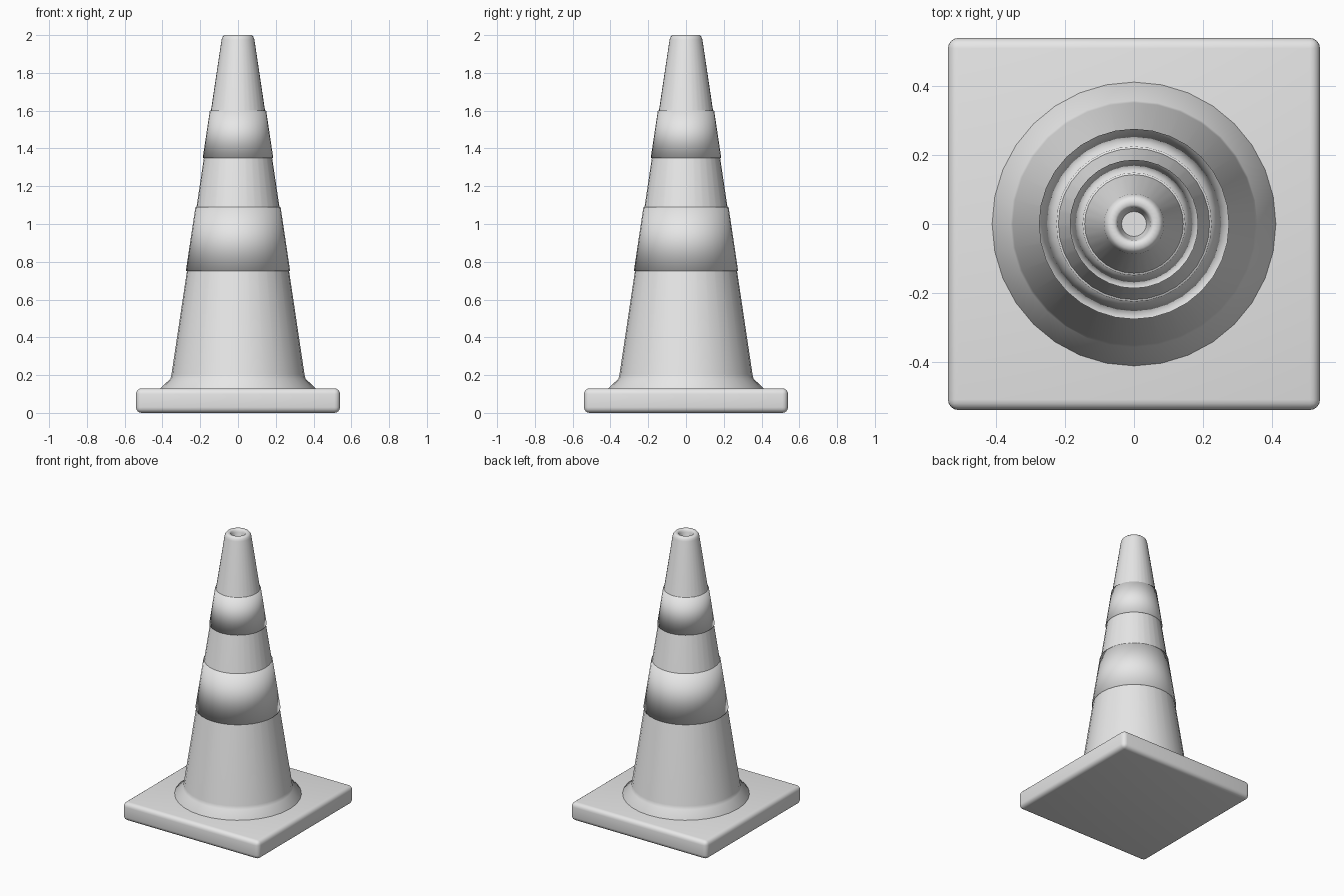
import bpy, bmesh, math

if "Cube" in bpy.data.objects:
    bpy.data.objects.remove(bpy.data.objects["Cube"])

SIDES = 32
grey = bpy.data.materials.new("plain grey")
grey.diffuse_color = (0.8, 0.8, 0.8, 1)
grey.use_nodes = True
grey.node_tree.nodes["Principled BSDF"].inputs["Base Color"].default_value = grey.diffuse_color


def finish(name, bm, angle):
    bmesh.ops.recalc_face_normals(bm, faces=bm.faces[:])
    mesh = bpy.data.meshes.new(name)
    bm.to_mesh(mesh)
    bm.free()
    mesh.materials.append(grey)
    obj = bpy.data.objects.new(name, mesh)
    bpy.context.collection.objects.link(obj)
    bpy.ops.object.select_all(action='DESELECT')
    obj.select_set(True)
    bpy.context.view_layer.objects.active = obj
    bpy.ops.object.shade_smooth_by_angle(angle=math.radians(angle))
    return obj


def lathe(name, profile, angle, closed=False):
    """Turn an (r, z) profile around the z axis; open profiles get end caps."""
    bm = bmesh.new()
    rings = []
    for r, z in profile:
        rings.append([bm.verts.new((r * math.cos(2 * math.pi * i / SIDES),
                                    r * math.sin(2 * math.pi * i / SIDES), z))
                      for i in range(SIDES)])
    pairs = list(zip(rings, rings[1:]))
    if closed:
        pairs.append((rings[-1], rings[0]))
    for a, b in pairs:
        for i in range(SIDES):
            j = (i + 1) % SIDES
            bm.faces.new((a[i], a[j], b[j], b[i]))
    if not closed:
        bm.faces.new(rings[0])
        bm.faces.new(rings[-1])
    return finish(name, bm, angle)


def cone_radius(z):
    return 0.354 - (z - 0.19) * 0.1495


# Square foot with rounded edges
bm = bmesh.new()
bmesh.ops.create_cube(bm, size=1)
for v in bm.verts:
    v.co = (v.co.x * 1.08, v.co.y * 1.08, (v.co.z + 0.5) * 0.13)
bmesh.ops.bevel(bm, geom=bm.edges[:], offset=0.03, segments=4,
                profile=0.5, affect='EDGES')
finish("base_plate", bm, 35)

# Tapered body with flared skirt, rounded lip and recessed tip
lathe("cone_body", [
    (0.412, 0.11), (0.412, 0.13), (0.358, 0.18), (0.352, 0.205),
    (cone_radius(1.975), 1.975), (0.082, 1.99), (0.073, 2.0),
    (0.056, 2.0), (0.049, 1.994), (0.046, 1.98), (0.036, 1.94),
], 50)

# Two raised sleeves around the body
for name, low, high in (("lower_band", 0.75, 1.09), ("upper_band", 1.35, 1.6)):
    lathe(name, [
        (cone_radius(low) - 0.008, low), (cone_radius(low) + 0.006, low),
        (cone_radius(high) + 0.006, high), (cone_radius(high) - 0.008, high),
    ], 120, closed=True)
